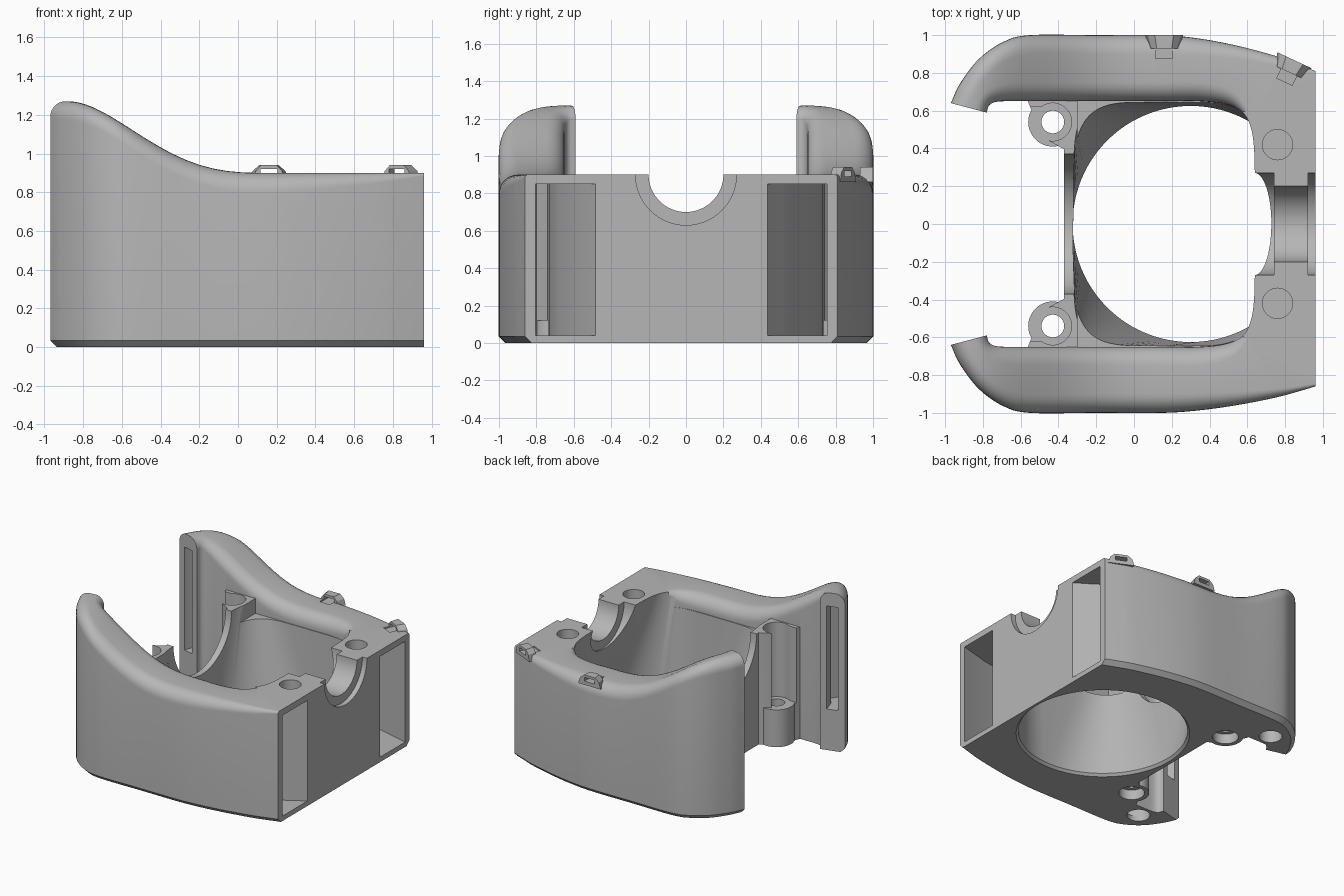
import bpy, bmesh, math
from mathutils import Vector, Matrix

cube = bpy.data.objects.get("Cube")
if cube:
    bpy.data.objects.remove(cube, do_unlink=True)

grey = bpy.data.materials.new("plain grey")
grey.use_nodes = True
COL = (0.47, 0.47, 0.47, 1)
grey.diffuse_color = COL
grey.node_tree.nodes["Principled BSDF"].inputs["Base Color"].default_value = COL


def loft(name, rings):
    """Closed solid through rings of equal point count."""
    bm = bmesh.new()
    vs = [[bm.verts.new(p) for p in ring] for ring in rings]
    n = len(vs[0])
    for a, b in zip(vs, vs[1:]):
        for i in range(n):
            j = (i + 1) % n
            bm.faces.new((a[i], a[j], b[j], b[i]))
    bm.faces.new(vs[0])
    bm.faces.new(vs[-1])
    bmesh.ops.recalc_face_normals(bm, faces=bm.faces)
    me = bpy.data.meshes.new(name)
    bm.to_mesh(me)
    bm.free()
    ob = bpy.data.objects.new(name, me)
    bpy.context.collection.objects.link(ob)
    me.materials.append(grey)
    return ob


def prism(name, poly, z0, z1):
    return loft(name, [[(x, y, z) for x, y in poly] for z in (z0, z1)])


def box(name, x0, x1, y0, y1, z0, z1):
    return prism(name, [(x0, y0), (x1, y0), (x1, y1), (x0, y1)], z0, z1)


def circle(r, n=48):
    return [(r * math.cos(2 * math.pi * i / n), r * math.sin(2 * math.pi * i / n)) for i in range(n)]


def post(name, x, y, r, z0, z1):
    return prism(name, [(x + a, y + b) for a, b in circle(r)], z0, z1)


def x_rod(name, r, x0, x1, z):
    return loft(name, [[(x, a, z + b) for a, b in circle(r, 64)] for x in (x0, x1)])


def combine(target, other, op):
    mod = target.modifiers.new("join", 'BOOLEAN')
    mod.operation, mod.solver, mod.object = op, 'EXACT', other
    bpy.context.view_layer.objects.active = target
    bpy.ops.object.modifier_apply(modifier=mod.name)
    bpy.data.objects.remove(other, do_unlink=True)


def smooth_path(pts, sub=5):
    """Catmull-Rom resampling of a list of tuples."""
    p = [Vector(q) for q in pts]
    p = [2 * p[0] - p[1]] + p + [2 * p[-1] - p[-2]]
    out = []
    for i in range(1, len(p) - 2):
        a, b, c, d = p[i - 1:i + 3]
        for k in range(sub):
            t = k / sub
            out.append(0.5 * (2 * b + (c - a) * t + (2 * a - 5 * b + 4 * c - d) * t * t
                              + (3 * b - a - 3 * c + d) * t ** 3))
    return out + [p[-2]]


def top_z(x):
    t = min(1, max(0, (0.15 - x) / 1.03)) ** 1.45
    return 0.9 + 0.37 * t * t * (3 - 2 * t)


# Curved side arm: stations of outer x, y, inner x, y, outer and inner fillet
def arm(name, s, end):
    d = 1 - end
    stations = [
        (-.97, .64, -.78, .59, .08, .06), (-.92, .745, -.765, .63, .09, .06),
        (-.82, .875, -.72, .648, .1, .08), (-.69, .965, -.62, .65, .1, .1),
        (-.55, 1, -.5, .65, .1, .1), (-.2, 1, -.2, .65, .1, .1),
        (.15, 1, .15, .65, .1, .1), (.35, 1 - .1 * d, .35, .65, .09, .1),
        (.55, 1 - .3 * d, .5, .63, .07, .08), (.75, 1 - .58 * d, .58, .58, .05, .04),
        (.87, 1 - .81 * d, .65, .5, .03, .01), (.96, end, .96, .4, .015, .005)]
    rings = []
    for ox, oy, ix, iy, ro, ri in smooth_path(stations):
        o, i = Vector((ox, oy)), Vector((ix, iy))
        w = (i - o).normalized()
        ring = [(*(o + w * 0.035), 0), (*o, 0.035)]
        for k in range(8):
            a = math.pi / 2 * k / 7
            q = o + w * ro * (1 - math.cos(a))
            ring.append((*q, top_z(q.x) - ro * (1 - math.sin(a))))
        for k in range(8):
            a = math.pi / 2 * (1 - k / 7)
            q = i - w * ri * (1 - math.cos(a))
            ring.append((*q, top_z(q.x) - ri * (1 - math.sin(a))))
        ring.append((*i, 0))
        rings.append([(x, s * y, z) for x, y, z in ring])
    return loft(name, rings)


SIDES = ((1, 0.81), (-1, 0.86))
body = arm("housing", 1, SIDES[0][1])
adds = [arm("other_arm", -1, SIDES[1][1]),
        box("floor", -.37, .7, -.66, .66, 0, .78),
        box("thin_wall", -.37, -.3, -.66, .66, 0, .9),
        prism("end_block", [(.55, -.58), (.96, -.83), (.96, .78), (.55, .58)], 0, .9)]
cuts = []

# Central pocket, round at the floor and square at the top
N = 96
def power(v):
    return math.copysign(abs(v) ** (1 / 3), v)
low = [(.3 + a, b) for a, b in circle(.625, N)]
square = [(.16 + .48 * power(a / .625), .648 * power(b / .625)) for a, b in circle(.625, N)]
rings = [[(.3 + a, b, -.01) for a, b in circle(.65, N)], [(x, y, .02) for x, y in low],
         [(x, y, .9) for x, y in square], [(x, y, .96) for x, y in square]]
cuts.append(loft("pocket", rings))

# Stepped bearing groove and the arc through the thin wall
cuts += [x_rod("groove", .2, .5, 1.1, .9), x_rod("groove_inner_step", .27, .5, .74, .9),
         x_rod("groove_outer_step", .27, .92, 1.1, .9), x_rod("wall_arc", .37, -.6, -.2, .9)]

for s, end in SIDES:
    # Screw ears beside the thin wall
    adds += [prism("ear", [(-.57, s * .67), (-.53, s * .57), (-.45, s * .44), (-.34, s * .38),
                           (-.34, s * .67)], 0, .9),
             post("ear_seat", -.43, s * .54, .13, 0, .3)]
    cuts += [post("screw_hole", -.43, s * .54, .06, -.1, 1),
             post("screw_head", -.43, s * .54, .1, .3, 1),
             box("screw_access", -.6, -.43, min(s * .46, s * .62), max(s * .46, s * .62), .3, 1),
             post("foot_recess", -.43, s * .54, .095, -.1, .08),
             post("tip_recess", -.68, s * .76, .085, -.1, .12),
             post("top_recess", .76, s * .42, .08, .8, 1)]
    # Hollow channel through the arm
    e = end - .055
    channel = [(1.05, e - .01), (.96, e), (.7, e + .07), (.4, .92), (.1, .94), (-.5, .94),
               (-.66, .89), (-.76, .8), (-.7, .74), (-.5, .73), (.4, .73), (.6, .68),
               (.85, e - .25), (.96, e - .32), (1.05, e - .32)]
    cuts.append(prism("channel", [(x, s * y) for x, y in channel], .04, .85))
    slot = [(-.935, .58), (-.845, .56), (-.8, .7), (-.74, .76), (-.78, .82), (-.87, .74)]
    cuts.append(prism("tip_slot", [(x, s * y) for x, y in slot], .33, 1.16))

for ob in adds:
    combine(body, ob, 'UNION')
for ob in cuts:
    combine(body, ob, 'DIFFERENCE')

# Small slotted loops on the left arm
for n, (x, y, turn) in enumerate(((.16, .965, 0), (.835, .835, -25))):
    place = Matrix.Translation((x, y, 0)) @ Matrix.Rotation(math.radians(turn), 4, 'Z')
    shape = [(-.1, .86), (-.085, .91), (-.05, .94), (.05, .94), (.085, .91), (.1, .86)]
    clip = loft("strap_loop_%d" % (n + 1),
                [[place @ Vector((a * k, b, z)) for a, z in shape] for b, k in ((-.035, .8), (.035, 1))])
    for target in (clip, body):
        hole = loft("loop_slot", [[place @ Vector((a, b, z)) for a, z in
                    ((-.045, .89), (.045, .89), (.045, .92), (-.045, .92))] for b in (-.09, .1)])
        combine(target, hole, 'DIFFERENCE')

for ob in bpy.context.selected_objects:
    ob.select_set(False)
body.select_set(True)
bpy.context.view_layer.objects.active = body
bpy.ops.object.shade_smooth_by_angle(angle=math.radians(30))
